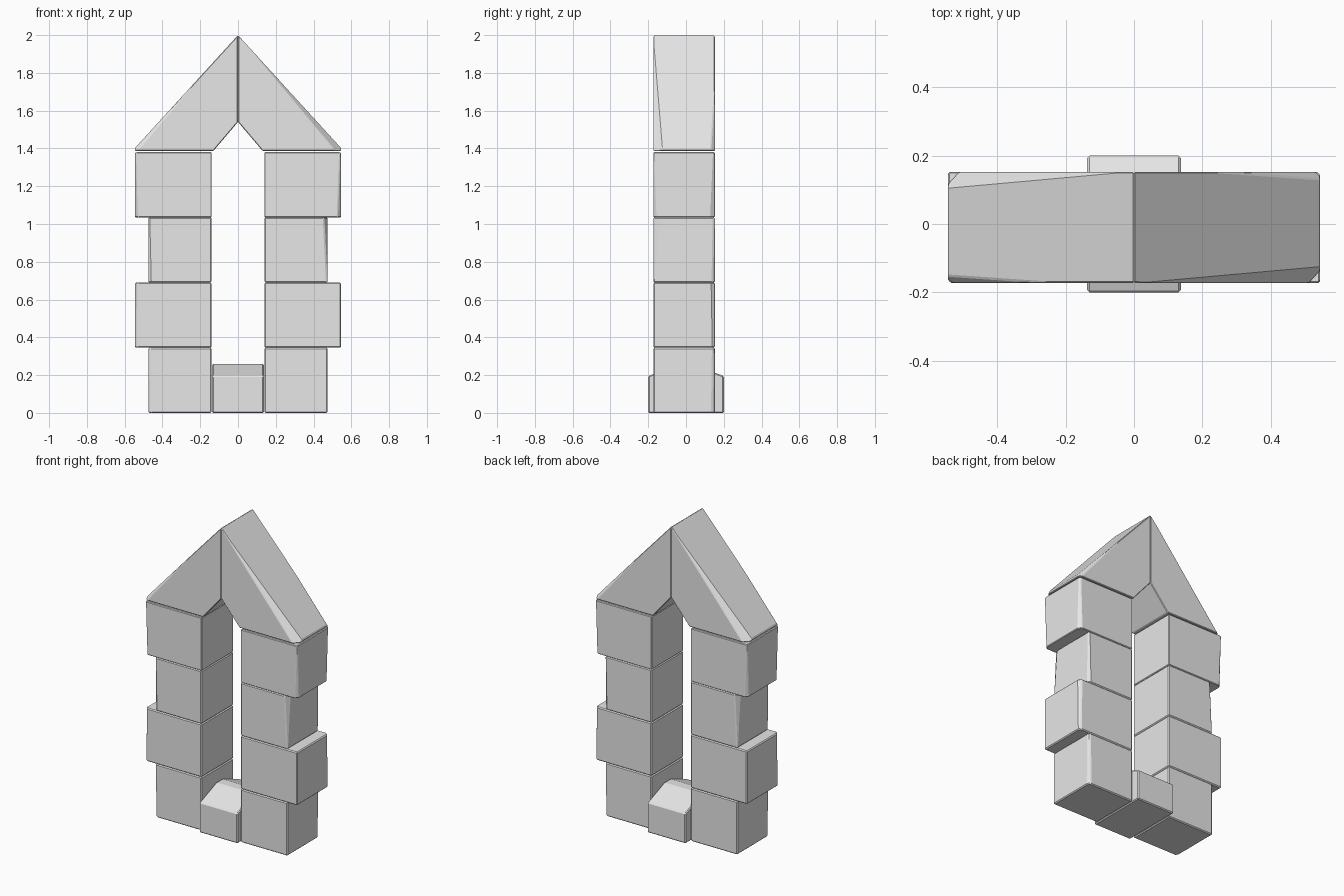
import bpy, bmesh, math
from mathutils import Vector

cube = bpy.data.objects.get("Cube")
if cube:
    bpy.data.objects.remove(cube, do_unlink=True)

stone = bpy.data.materials.new("grey_stone")
stone.use_nodes = True
colour = (0.8, 0.8, 0.8, 1)
stone.diffuse_color = colour
stone.node_tree.nodes["Principled BSDF"].inputs["Base Color"].default_value = colour

HALF = 0.163      # half the wall depth
MID_Y = -0.01     # middle of the wall depth


def prism(points, along, lo, hi):
    """Extrude a profile along x (y, z points) or along y (x, z points)."""
    bm = bmesh.new()
    place = (lambda a, b, d: (d, a, b)) if along == "x" else (lambda a, b, d: (a, d, b))
    face = bm.faces.new([bm.verts.new(place(a, b, lo)) for a, b in points])
    new = bmesh.ops.extrude_face_region(bm, geom=[face])["geom"]
    shift = Vector(place(0, 0, hi - lo))
    bmesh.ops.translate(bm, vec=shift, verts=[v for v in new if isinstance(v, bmesh.types.BMVert)])
    bmesh.ops.recalc_face_normals(bm, faces=bm.faces)
    return bm


def chip(bm, point, normal):
    """Knock off everything outside a plane and close the cut."""
    geom = bm.verts[:] + bm.edges[:] + bm.faces[:]
    bmesh.ops.bisect_plane(bm, geom=geom, plane_co=point, plane_no=normal, clear_outer=True)
    bmesh.ops.holes_fill(bm, edges=[e for e in bm.edges if e.is_boundary], sides=0)
    bmesh.ops.recalc_face_normals(bm, faces=bm.faces)


def chip_upright(bm, x, sy, z0, z1, top, bottom):
    """Uneven chamfer on an outer upright edge, sy = -1 front or 1 back."""
    a = Vector((x, sy * (HALF - top), z1))
    b = Vector((x, sy * (HALF - bottom), z0))
    c = Vector((x - 0.012, sy * HALF, (z0 + z1) / 2))
    n = (b - a).cross(c - a).normalized()
    if n.dot(Vector((1, sy, 0))) < 0:
        n.negate()
    chip(bm, a, n)


def finish(bm, name, side=1, width=0.006):
    """Make the object; side = -1 turns it half round for the other side."""
    for v in bm.verts:
        v.co.x *= side
        v.co.y = v.co.y * side + MID_Y
    mesh = bpy.data.meshes.new(name)
    bm.to_mesh(mesh)
    bm.free()
    mesh.materials.append(stone)
    ob = bpy.data.objects.new(name, mesh)
    bpy.context.collection.objects.link(ob)
    bev = ob.modifiers.new("worn_edges", "BEVEL")
    bev.width = width
    bev.segments = 1
    bev.limit_method = "ANGLE"
    bev.angle_limit = math.radians(40)


# Outer x, then chips as (front/back, top size, bottom size)
blocks = [
    (0.475, [(1, 0.01, 0.015)]),
    (0.545, [(1, 0.02, 0.014)]),
    (0.475, [(-1, 0.035, 0.006), (1, 0.006, 0.012)]),
    (0.545, [(-1, 0.006, 0.02), (1, 0.01, 0.025)]),
]
COURSE = 0.345

for side, label in ((1, "left"), (-1, "right")):
    # Stacked jamb blocks
    for i, (outer, chips) in enumerate(blocks):
        z0, z1 = i * COURSE, (i + 1) * COURSE
        bm = prism([(0.14, z0), (outer, z0), (outer, z1), (0.14, z1)], "y", -HALF, HALF)
        for sy, top, bottom in chips:
            chip_upright(bm, outer, sy, z0, z1, top, bottom)
        finish(bm, f"{label}_jamb_block_{i + 1}", side)

    # Half of the pointed arch
    profile = [(0, 1.54), (0.13, 1.387), (0.545, 1.387), (0.545, 1.403), (0, 2)]
    bm = prism(profile, "y", -HALF, HALF)
    slope = Vector((0.597, 0, 0.545)).normalized()
    chip(bm, Vector((0.2, -HALF, 1.781)) - slope * 0.012,
         slope + Vector((0.03, -0.7, -0.03)))
    chip(bm, Vector((0.4, HALF, 1.562)) - slope * 0.01,
         slope + Vector((0.03, 0.9, -0.03)))
    finish(bm, f"{label}_arch_stone", side, 0.004)

# Sill with a ridged top
sill = [(-0.19, 0), (0.21, 0), (0.21, 0.195), (0.04, 0.26), (-0.02, 0.26), (-0.19, 0.195)]
finish(prism(sill, "x", -0.137, 0.137), "sill")
